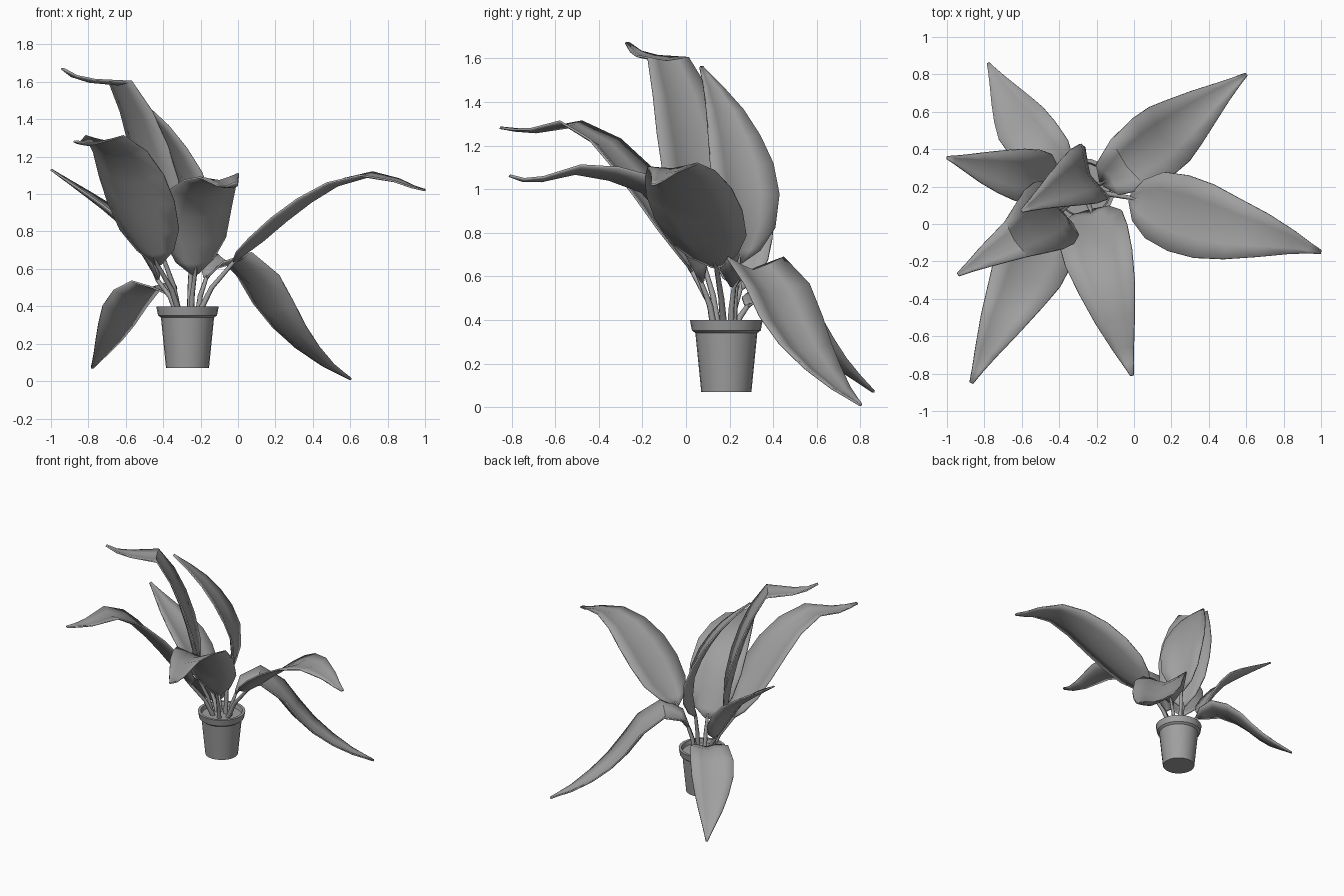
import bpy, bmesh, math
from mathutils import Vector, Matrix

if "Cube" in bpy.data.objects:
    bpy.data.objects.remove(bpy.data.objects["Cube"])

POT = Vector((-0.27, 0.185, 0))
UP = Vector((0, 0, 1))
GREY = bpy.data.materials.new("dark_grey")
GREY.diffuse_color = (0.35, 0.35, 0.35, 1)
GREY.use_nodes = True
GREY.node_tree.nodes["Principled BSDF"].inputs["Base Color"].default_value = GREY.diffuse_color


def make_object(name, verts, faces, angle=40):
    mesh = bpy.data.meshes.new(name)
    mesh.from_pydata(verts, [], faces)
    bm = bmesh.new()
    bm.from_mesh(mesh)
    bmesh.ops.remove_doubles(bm, verts=bm.verts, dist=0.0005)
    bmesh.ops.recalc_face_normals(bm, faces=bm.faces)
    bm.to_mesh(mesh)
    bm.free()
    mesh.materials.append(GREY)
    obj = bpy.data.objects.new(name, mesh)
    bpy.context.collection.objects.link(obj)
    bpy.ops.object.select_all(action='DESELECT')
    obj.select_set(True)
    bpy.context.view_layer.objects.active = obj
    bpy.ops.object.shade_smooth_by_angle(angle=math.radians(angle))
    return obj


def lathe(name, profile, sides=24):
    verts, faces = [], []
    for r, z in profile:
        for i in range(sides):
            a = 2 * math.pi * i / sides
            verts.append(POT + Vector((r * math.cos(a), r * math.sin(a), z)))
    for k in range(len(profile) - 1):
        for i in range(sides):
            j = (i + 1) % sides
            faces.append((k * sides + i, k * sides + j,
                          (k + 1) * sides + j, (k + 1) * sides + i))
    return make_object(name, verts, faces)


def sample(pts, t):
    """Point on a smooth path through pts, at length fraction t."""
    lens = [(b - a).length for a, b in zip(pts, pts[1:])]
    d = t * sum(lens)
    i = 0
    while i < len(lens) - 1 and d > lens[i]:
        d -= lens[i]
        i += 1
    u = min(d / lens[i], 1)
    p1, p2 = pts[i], pts[i + 1]
    p0 = pts[i - 1] if i else p1 * 2 - p2
    p3 = pts[i + 2] if i + 2 < len(pts) else p2 * 2 - p1
    return 0.5 * (2 * p1 + (p2 - p0) * u + (2 * p0 - 5 * p1 + 4 * p2 - p3) * u * u
                  + (3 * p1 - p0 - 3 * p2 + p3) * u ** 3)


# Leaf outline: (length fraction, share of the half width)
OUTLINE = [(0, .1), (.06, .55), (.16, .88), (.3, 1), (.44, .97), (.58, .8),
           (.72, .57), (.86, .3), (.94, .15), (1, .05)]


def leaf(name, path, width, fold, roll=0):
    pts = [Vector(p) for p in path]
    heading = pts[-1] - pts[0]
    heading.z = 0
    side = heading.cross(UP).normalized()
    side = Matrix.Rotation(math.radians(roll), 3, heading) @ side
    verts, faces = [], []
    for t, share in OUTLINE:
        c = sample(pts, t)
        tangent = sample(pts, min(t + .05, 1)) - sample(pts, max(t - .05, 0))
        normal = side.cross(tangent).normalized()
        w = width * share
        for s in (-1, -.5, 0, .5, 1):
            lift = fold * (1.1 - .4 * t) * w * abs(s) ** 1.2
            verts.append(c + side * w * s + normal * lift)
    for k in range(len(OUTLINE) - 1):
        for i in range(4):
            a = k * 5 + i
            faces.append((a, a + 1, a + 6, a + 5))
    obj = make_object(name, verts, faces, 40)
    thick = obj.modifiers.new("thickness", 'SOLIDIFY')
    thick.thickness = 0.01
    thick.offset = 0
    # Stem from the soil to the leaf base, overlapping the midrib a little
    out = pts[0] - POT
    out.z = 0
    start = POT + out.normalized() * min(0.06, out.length * .6) + UP * 0.36
    mid = start.lerp(pts[0], .5) - out * 0.1
    curve = bpy.data.curves.new(name + "_stem", 'CURVE')
    curve.dimensions = '3D'
    curve.bevel_depth = 0.014
    curve.bevel_resolution = 1
    curve.use_fill_caps = True
    curve.materials.append(GREY)
    spline = curve.splines.new('POLY')
    line = [start, mid, pts[0], sample(pts, .06)]
    spline.points.add(3)
    for p, co, r in zip(spline.points, line, (1.2, 1, .8, .3)):
        p.co = (*co, 1)
        p.radius = r
    bpy.context.collection.objects.link(bpy.data.objects.new(name + "_stem", curve))


# Pot with rim, and soil
lathe("pot", [(0, .07), (.115, .07), (.142, .34), (.158, .352), (.167, .4),
              (.147, .4), (.138, .36)])
lathe("soil", [(.14, .37), (0, .37)])

# Leaves: midrib path, half width, upward fold, roll
leaf("back_right_leaf", [(-.17, .22, .55), (-.08, .28, .63), (.03, .36, .57), (.2, .49, .31),
                         (.4, .65, .12), (.6, .8, .01)], .185, .38)
leaf("right_leaf", [(-.02, .14, .64), (.12, .1, .74), (.3, .04, .89), (.5, -.02, 1.03),
                    (.66, -.055, 1.085), (.78, -.08, 1.095), (.88, -.11, 1.05),
                    (1, -.15, 1.02)], .21, .18, 4)
leaf("front_leaf", [(-.23, .07, .57), (-.215, 0, .7), (-.205, -.1, .88), (-.18, -.2, .985),
                    (-.13, -.38, 1.05), (-.09, -.54, 1.07), (-.045, -.7, 1.03),
                    (-.01, -.81, 1.06)], .19, .33, 5)
leaf("front_left_leaf", [(-.43, .03, .62), (-.5, -.1, .8), (-.57, -.25, 1.02),
                         (-.65, -.41, 1.21), (-.73, -.56, 1.29), (-.8, -.7, 1.26),
                         (-.87, -.85, 1.28)], .2, .3)
leaf("tall_left_leaf", [(-.4, .08, .66), (-.44, .05, .95), (-.52, 0, 1.27), (-.6, -.06, 1.51),
                        (-.66, -.1, 1.6), (-.75, -.15, 1.61), (-.83, -.2, 1.6),
                        (-.94, -.27, 1.67)], .195, .25)
leaf("tall_back_leaf", [(-.25, .24, .66), (-.24, .265, .9), (-.31, .235, 1.13),
                        (-.44, .165, 1.37), (-.6, .07, 1.56)], .165, .27)
leaf("left_leaf", [(-.43, .25, .54), (-.5, .255, .66), (-.62, .265, .83), (-.8, .3, .98),
                   (-1, .355, 1.13)], .145, .3)
leaf("back_left_leaf", [(-.36, .28, .46), (-.46, .37, .5), (-.57, .49, .41),
                        (-.67, .65, .23), (-.78, .86, .07)], .15, .25)
